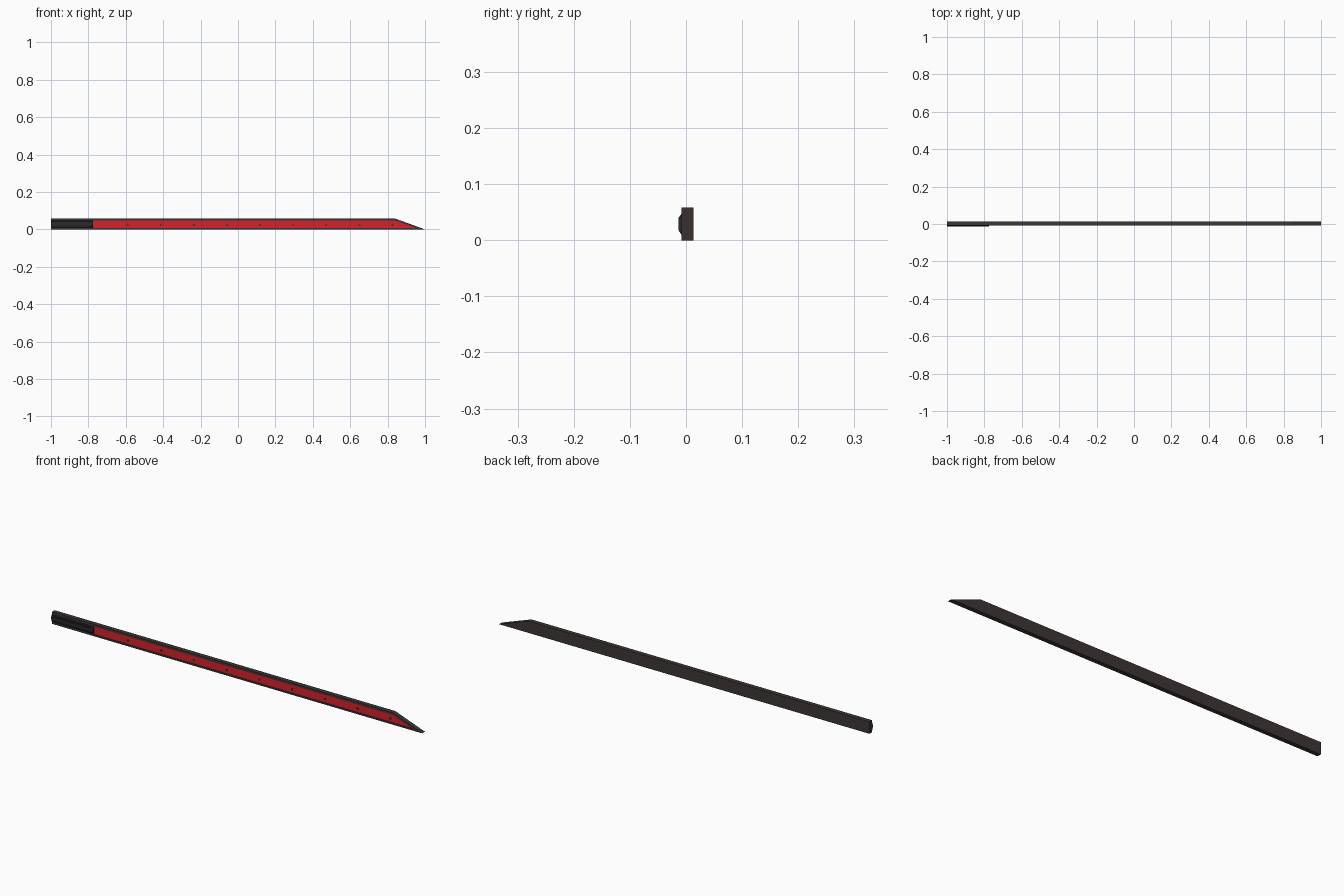
import bpy, bmesh, math

if "Cube" in bpy.data.objects:
    bpy.data.objects.remove(bpy.data.objects["Cube"])

FRONT, BACK, FLOOR = -0.008, 0.0135, -0.004


def material(name, rgb):
    m = bpy.data.materials.new(name)
    m.diffuse_color = (*rgb, 1)
    m.use_nodes = True
    m.node_tree.nodes["Principled BSDF"].inputs["Base Color"].default_value = m.diffuse_color
    return m


dark = material("dark_metal", (0.047, 0.038, 0.036))
black = material("black_grip", (0.025, 0.023, 0.023))
red = material("red_panel", (0.65, 0.016, 0.025))


def finish(name, bm, mat):
    bmesh.ops.recalc_face_normals(bm, faces=bm.faces)
    me = bpy.data.meshes.new(name)
    bm.to_mesh(me)
    bm.free()
    me.materials.append(mat)
    ob = bpy.data.objects.new(name, me)
    bpy.context.collection.objects.link(ob)
    return ob


def bridge(bm, a, b):
    for i in range(len(a)):
        j = (i + 1) % len(a)
        bm.faces.new((a[i], a[j], b[j], b[i]))


def prism(name, loop_a, loop_b, mat):
    bm = bmesh.new()
    a = [bm.verts.new(p) for p in loop_a]
    b = [bm.verts.new(p) for p in loop_b]
    bridge(bm, a, b)
    bm.faces.new(a)
    bm.faces.new(b)
    return finish(name, bm, mat)


# Long body with slanted tip and a recessed front pocket
outer = [(-1, 0), (1, 0), (0.84, 0.058), (-1, 0.058)]
inner = [(-0.78, 0.008), (0.95, 0.008), (0.842, 0.047), (-0.78, 0.047)]
bm = bmesh.new()
loops = [[bm.verts.new((x, y, z)) for x, z in prof] for prof, y in
         ((outer, BACK), (outer, FRONT), (inner, FRONT), (inner, FLOOR))]
for a, b in zip(loops, loops[1:]):
    bridge(bm, a, b)
bm.faces.new(loops[0])
bm.faces.new(loops[-1])
finish("body", bm, dark)

# Red panel lying in the pocket
prism("panel", [(x, FLOOR - 0.001, z) for x, z in inner],
      [(x, FLOOR, z) for x, z in inner], red)

# Raised grip with two lengthwise grooves
section = [(-0.0075, 0.010), (-0.011, 0.014), (-0.011, 0.018), (-0.009, 0.018),
           (-0.009, 0.021), (-0.0135, 0.022), (-0.0135, 0.036), (-0.009, 0.037),
           (-0.009, 0.040), (-0.011, 0.040), (-0.011, 0.043), (-0.0075, 0.047)]
prism("grip", [(-1, y, z) for y, z in section],
      [(-0.785, y, z) for y, z in section], black)
prism("grip_collar",
      [(-0.785, y, z) for y, z in ((FRONT, 0.010), (-0.0135, 0.018), (-0.0135, 0.040), (FRONT, 0.047))],
      [(-0.775, y, z) for y, z in ((FLOOR, 0.010), (-0.0135, 0.018), (-0.0135, 0.040), (FLOOR, 0.047))],
      black)

# Row of small studs along the panel
for i in range(9):
    c = (-0.59 + i * 0.177, 0.025)
    ring = [(c[0] + 0.006 * math.cos(k * math.tau / 8), c[1] + 0.006 * math.sin(k * math.tau / 8))
            for k in range(8)]
    prism(f"stud_{i + 1}", [(x, FRONT + 0.001, z) for x, z in ring],
          [(x, FLOOR, z) for x, z in ring], dark)
